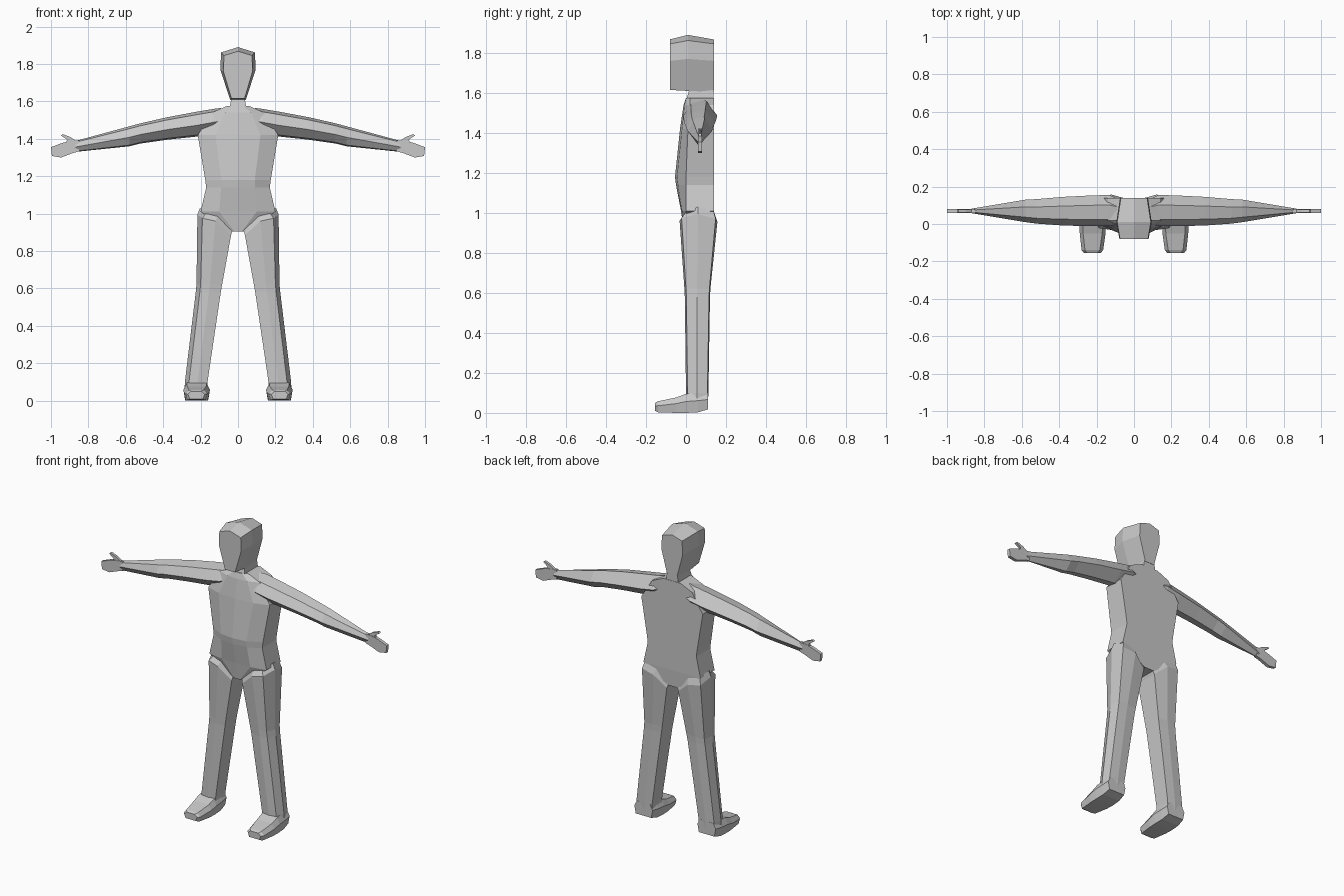
import bpy, bmesh

grey = bpy.data.materials.new("plain grey")
grey.diffuse_color = (0.58, 0.58, 0.58, 1)


def loft(name, rings, side=1):
    """Skin equal-sized point rings into a closed flat-shaded part."""
    bm = bmesh.new()
    vs = [[bm.verts.new((x * side, y, z)) for x, y, z in r] for r in rings]
    n = len(vs[0])
    for a, b in zip(vs, vs[1:]):
        for i in range(n):
            j = (i + 1) % n
            bm.faces.new((a[i], a[j], b[j], b[i]))
    bm.faces.new(vs[0])
    bm.faces.new(vs[-1])
    bmesh.ops.recalc_face_normals(bm, faces=bm.faces)
    me = bpy.data.meshes.new(name)
    bm.to_mesh(me)
    bm.free()
    me.materials.append(grey)
    ob = bpy.data.objects.new(name, me)
    bpy.context.collection.objects.link(ob)
    return ob


# Head: three outlines from face to back of skull
def head_ring(y, top, corner, wide, chin):
    half = [corner, wide, chin]
    return ([(0, y, top)] + [(x, y, z) for x, z in half]
            + [(-x, y, z) for x, z in reversed(half)])


loft("head", [
    head_ring(-0.08, 1.868, (0.075, 1.845), (0.078, 1.76), (0.035, 1.615)),
    head_ring(0.01, 1.89, (0.09, 1.862), (0.095, 1.77), (0.042, 1.61)),
    head_ring(0.14, 1.867, (0.07, 1.845), (0.075, 1.76), (0.033, 1.605)),
])

# Neck
loft("neck", [[(-w, f, z), (w, f, z), (w, 0.138, z), (-w, 0.138, z)]
              for w, f, z in [(0.045, 0.0, 1.56), (0.034, 0.02, 1.63)]])


# Torso: flat back, bulging front, tapering to the crotch
def torso_ring(z, f, w, yc, ym, ys, yb):
    return [(0, yc, z), (f, ym, z), (w, ys, z), (w, yb, z),
            (-w, yb, z), (-w, ys, z), (-f, ym, z)]


loft("torso", [torso_ring(*r) for r in [
    (1.575, 0.03, 0.06, 0.0, 0.0, 0.02, 0.14),
    (1.54, 0.07, 0.14, -0.012, -0.008, 0.02, 0.14),
    (1.42, 0.12, 0.215, -0.03, -0.02, 0.01, 0.14),
    (1.18, 0.09, 0.175, -0.055, -0.045, 0.0, 0.14),
    (1.14, 0.09, 0.17, -0.05, -0.04, 0.0, 0.14),
    (1.01, 0.10, 0.20, -0.025, -0.02, 0.0, 0.14),
    (0.905, 0.02, 0.035, -0.01, -0.01, 0.0, 0.135),
]])


# Arm section: back top, front top, front middle, bottom, back
def arm_ring(x, top, bottom, front, back):
    h, d = top - bottom, back - front
    return [(x, front + 0.68 * d, top),
            (x, front + 0.22 * d, top - 0.12 * h),
            (x, front, top - 0.55 * h),
            (x, front + 0.30 * d, bottom + 0.06 * h),
            (x, front + 0.62 * d, bottom),
            (x, back, top - 0.55 * h)]


# Leg section at height z: inner, middle and outer x; front and back y
def leg_ring(z, xi, xm, xo, front, back):
    return [(xi, front + 0.008, z), (xm, front, z), (xo - 0.022, front + 0.008, z),
            (xo, 0.055, z), (xo - 0.012, back - 0.005, z),
            (xm, back, z), (xi, back - 0.005, z)]


# Foot section: sole, flared sides, narrower top
def foot_ring(y, x0, x1, low, high):
    m = low + 0.6 * (high - low)
    return [(x0 + 0.01, y, low), (x1 - 0.01, y, low), (x1, y, m),
            (x1 - 0.018, y, high), (x0 + 0.018, y, high), (x0, y, m)]


for s, tag in ((1, "left"), (-1, "right")):
    loft(tag + "_arm", [arm_ring(*r) for r in [
        (0.09, 1.565, 1.44, 0.0, 0.135),
        (0.13, 1.56, 1.43, -0.012, 0.155),
        (0.22, 1.545, 1.412, -0.012, 0.153),
        (0.38, 1.515, 1.395, -0.008, 0.145),
        (0.52, 1.483, 1.375, 0.002, 0.133),
        (0.58, 1.467, 1.36, 0.01, 0.13),
        (0.87, 1.388, 1.33, 0.058, 0.082),
    ]], s)

    # Hand and thumb: thin flat outlines
    hand = [(0.85, 1.333), (0.885, 1.323), (0.945, 1.30), (0.995, 1.308),
            (1.0, 1.355), (0.94, 1.378), (0.90, 1.388), (0.85, 1.392)]
    loft(tag + "_hand", [[(x, y, z) for x, z in hand] for y in (0.06, 0.08)], s)
    thumb = [(0.86, 1.385), (0.92, 1.378), (0.914, 1.396),
             (0.947, 1.418), (0.938, 1.425), (0.897, 1.41)]
    loft(tag + "_thumb", [[(x, y, z) for x, z in thumb] for y in (0.062, 0.078)], s)

    # Leg: slanted hip rings, then level rings down to the ankle
    hip_top = [(0.03, -0.005, 0.91), (0.11, -0.012, 0.985), (0.17, 0.0, 1.005),
               (0.203, 0.06, 1.03), (0.19, 0.135, 1.02), (0.11, 0.138, 0.99),
               (0.03, 0.13, 0.91)]
    hip = [(0.037, -0.01, 0.885), (0.12, -0.032, 0.96), (0.19, -0.022, 0.975),
           (0.217, 0.06, 0.995), (0.205, 0.148, 0.97), (0.12, 0.157, 0.955),
           (0.04, 0.135, 0.885)]
    loft(tag + "_leg", [hip_top, hip] + [leg_ring(*r) for r in [
        (0.62, 0.085, 0.15, 0.222, -0.008, 0.122),
        (0.58, 0.092, 0.155, 0.226, -0.006, 0.12),
        (0.10, 0.163, 0.215, 0.284, 0.0, 0.112),
        (0.05, 0.16, 0.215, 0.286, 0.0, 0.11),
    ]], s)

    loft(tag + "_foot", [foot_ring(*r) for r in [
        (0.11, 0.157, 0.285, 0.018, 0.10),
        (0.06, 0.152, 0.29, 0.003, 0.10),
        (0.0, 0.15, 0.292, 0.0, 0.095),
        (-0.05, 0.152, 0.29, 0.0, 0.077),
        (-0.14, 0.165, 0.28, 0.003, 0.058),
        (-0.155, 0.178, 0.268, 0.01, 0.05),
    ]], s)
